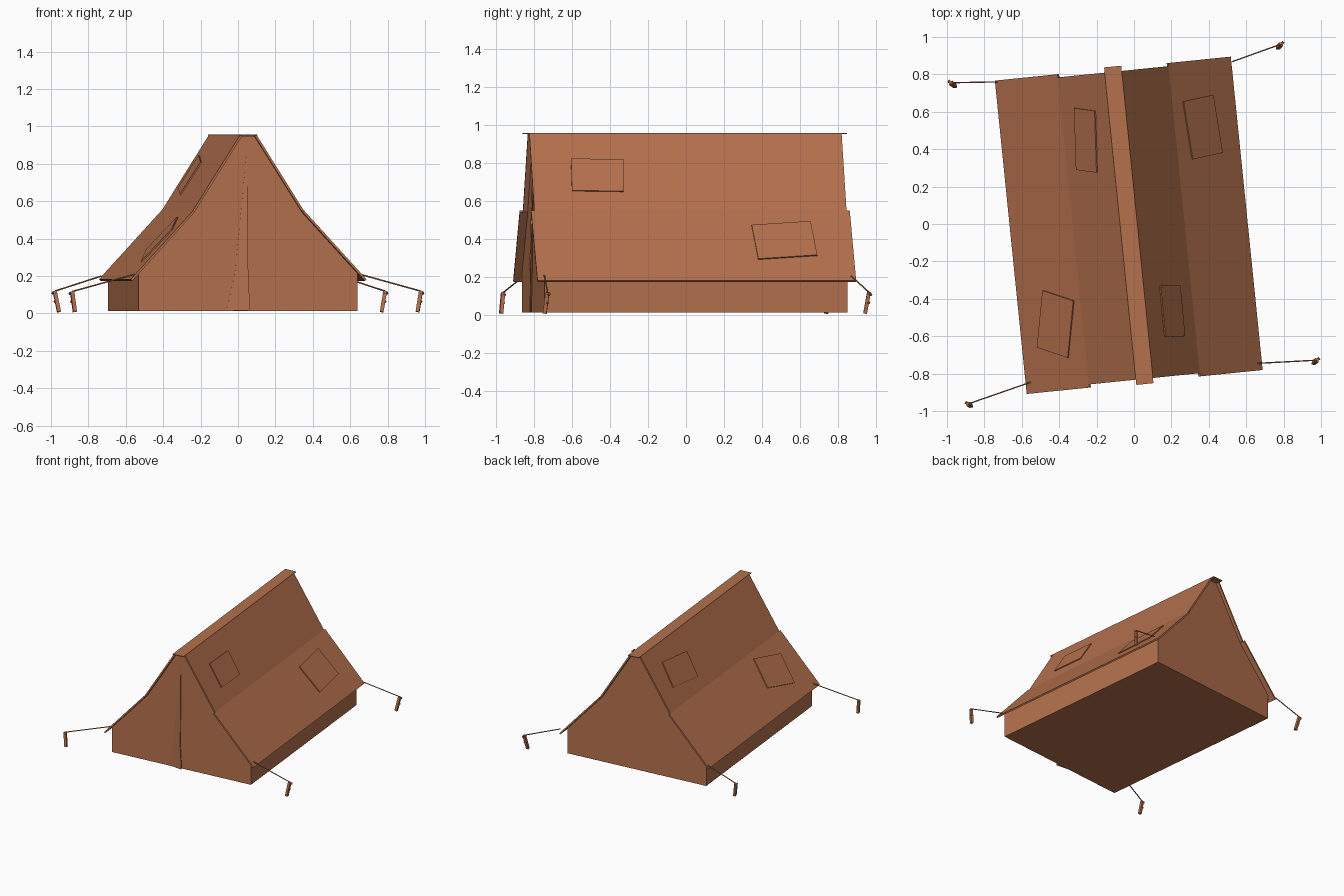
import bpy, bmesh, math
from mathutils import Vector, Matrix

if "Cube" in bpy.data.objects:
    bpy.data.objects.remove(bpy.data.objects["Cube"])

canvas = bpy.data.materials.new("brown_canvas")
canvas.diffuse_color = (0.46, 0.165, 0.075, 1)
canvas.use_nodes = True
canvas.node_tree.nodes["Principled BSDF"].inputs["Base Color"].default_value = canvas.diffuse_color

# the tent sits slightly turned on the ground
M = Matrix.Translation((-0.028, -0.007, 0)) @ Matrix.Rotation(math.radians(5.8), 4, 'Z')
MI = M.inverted()


def finish(bm, name):
    bmesh.ops.recalc_face_normals(bm, faces=bm.faces)
    me = bpy.data.meshes.new(name)
    bm.to_mesh(me)
    bm.free()
    me.materials.append(canvas)
    ob = bpy.data.objects.new(name, me)
    bpy.context.collection.objects.link(ob)
    return ob


def slab(name, pts, offset, mat=M):
    """Closed plate: polygon plus the same polygon shifted by offset."""
    bm = bmesh.new()
    a = [bm.verts.new(mat @ Vector(p)) for p in pts]
    b = [bm.verts.new(mat @ (Vector(p) + Vector(offset))) for p in pts]
    n = len(pts)
    bm.faces.new(a)
    bm.faces.new(b[::-1])
    for i in range(n):
        bm.faces.new((a[i], b[i], b[(i + 1) % n], a[(i + 1) % n]))
    return finish(bm, name)


def rod(name, p, q, r, sides):
    """Straight bar between two points."""
    p, q = Vector(p), Vector(q)
    d = q - p
    bm = bmesh.new()
    bmesh.ops.create_cone(bm, cap_ends=True, segments=sides, radius1=r, radius2=r, depth=d.length,
                          matrix=Matrix.Translation((p + q) / 2) @ d.to_track_quat('Z', 'Y').to_matrix().to_4x4())
    return finish(bm, name)


# body: walls, gables and floor
half = [(0.588, 0.012), (0.588, 0.222), (0.291, 0.542), (0.04, 0.948)]
prof = half + [(-x, z) for x, z in reversed(half)]
slab("tent_body", [(x, -0.8, z) for x, z in prof], (0, 1.6, 0))

# ridge cap
slab("ridge_cap", [(-0.046, -0.853, 0.951), (0.046, -0.853, 0.951),
                   (0.046, 0.853, 0.951), (-0.046, 0.853, 0.951)], (0, 0, 0.006))

# roof panels: steep upper and flatter lower, on both sides
TOP, MID, EAVE = (0.044, 0.955), (0.298, 0.55), (0.634, 0.182)
for side, s in (("right", 1), ("left", -1)):
    for part, (a, b), h in (("upper", (TOP, MID), 0.825), ("lower", (MID, EAVE), 0.842)):
        n = Vector((s * (a[1] - b[1]), 0, b[0] - a[0])).normalized()
        slab(f"{side}_{part}_roof", [(s * a[0], -h, a[1]), (s * b[0], -h, b[1]),
                                     (s * b[0], h, b[1]), (s * a[0], h, a[1])], n * -0.012)


# sewn patches, laid on the roof from their outline seen from above
def patch(name, outline, a, b):
    pts = []
    for x, y in outline:
        v = MI @ Vector((x, y, 0))
        v.z = a[1] + (abs(v.x) - a[0]) * (b[1] - a[1]) / (b[0] - a[0])
        pts.append(v)
    s = 1 if pts[0].x > 0 else -1
    n = Vector((s * (a[1] - b[1]), 0, b[0] - a[0])).normalized()
    slab(name, pts, n * 0.007)


patch("right_upper_patch", [(.137, -.33), (.243, -.33), (.268, -.60), (.163, -.605)], TOP, MID)
patch("right_lower_patch", [(.26, .655), (.42, .69), (.47, .38), (.31, .345)], MID, EAVE)
patch("left_upper_patch", [(-.315, .62), (-.205, .605), (-.195, .275), (-.305, .29)], TOP, MID)
patch("left_lower_patch", [(-.485, -.355), (-.32, -.41), (-.35, -.715), (-.515, -.66)], MID, EAVE)

# door flap, its free edge standing slightly proud
slab("door_flap", [(-0.005, -0.802, 0.875), (-0.07, -0.802, 0.21), (-0.115, -0.802, 0.016),
                   (0.01, -0.822, 0.014), (0.0, -0.822, 0.21)], (0, 0.006, 0))

# guy ropes and hooked pegs: rope start, peg top, peg foot
for name, start, top, foot in (
        ("front_left", (-.55, -.845, .21), (-.887, -.962, .117), (-.872, -.972, .008)),
        ("front_right", (.66, -.745, .207), (.978, -.728, .119), (.96, -.743, .008)),
        ("back_left", (-.73, .76, .2), (-.98, .755, .119), (-.957, .737, .008)),
        ("back_right", (.525, .868, .205), (.787, .962, .119), (.768, .942, .008))):
    rod(name + "_rope", start, top, 0.004, 6)
    rod(name + "_peg", top, foot, 0.014, 4)
    t, f = Vector(top), Vector(foot)
    out = Vector((t.x - f.x, t.y - f.y, 0)).normalized()
    c = t.lerp(f, 0.1)
    rod(name + "_peg_head", c - out * 0.008, c + out * 0.02, 0.008, 4)
    rod(name + "_peg_notch", t.lerp(f, 0.5), t.lerp(f, 0.5) + out * 0.017, 0.007, 4)
